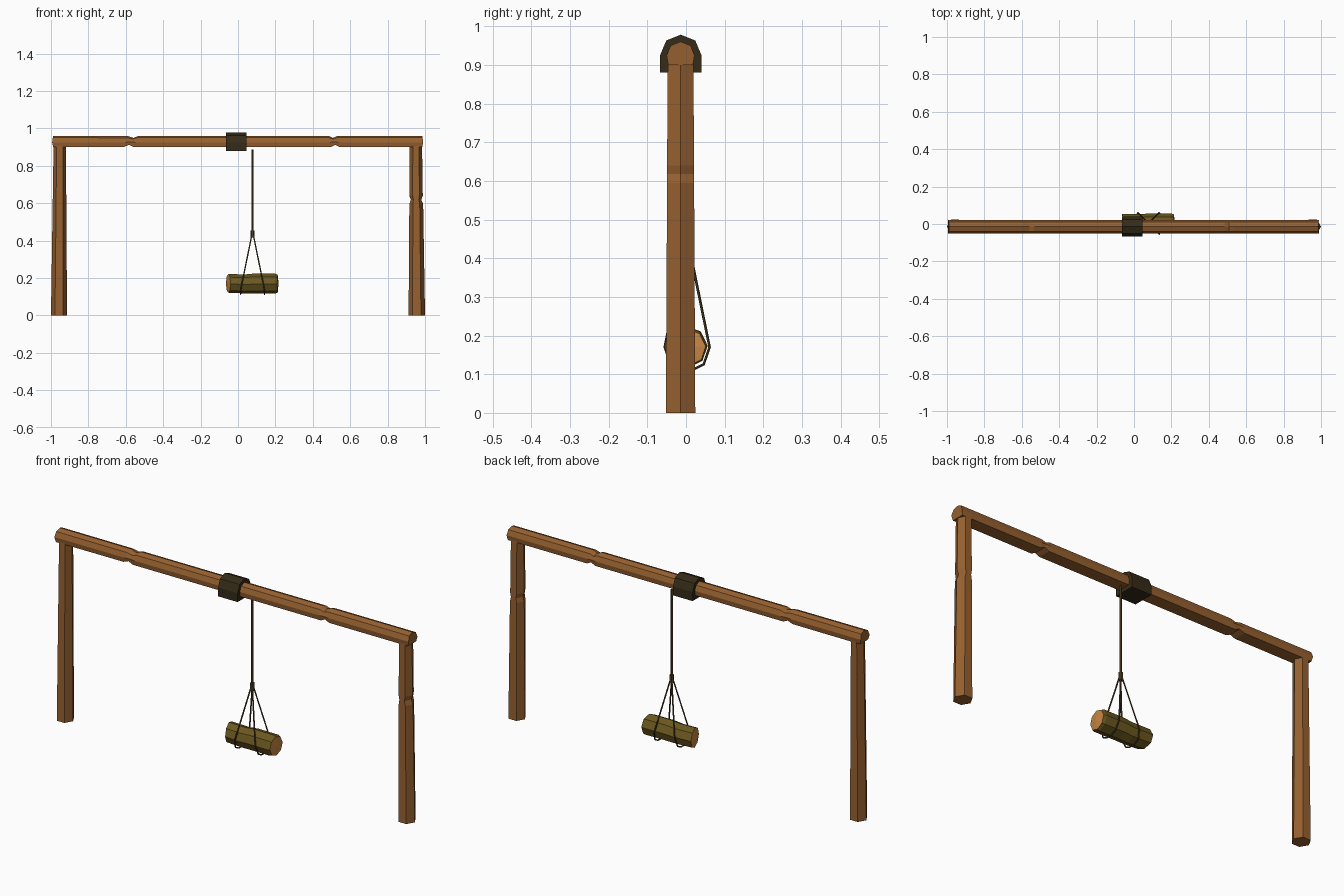
import bpy, bmesh, math
from mathutils import Vector

if "Cube" in bpy.data.objects:
    bpy.data.objects.remove(bpy.data.objects["Cube"])


def material(name, r, g, b):
    m = bpy.data.materials.new(name)
    m.diffuse_color = (r, g, b, 1)
    m.use_nodes = True
    m.node_tree.nodes["Principled BSDF"].inputs["Base Color"].default_value = m.diffuse_color
    return m


WOOD = material("wood", 0.31, 0.12, 0.03)
BARK = material("bark", 0.15, 0.10, 0.014)
CUT = material("cut_wood", 0.58, 0.24, 0.055)
IRON = material("dark_binding", 0.036, 0.024, 0.009)
ROPE = material("rope", 0.075, 0.048, 0.02)


def loft(name, rings, side, cap=None, dome=0.0):
    """Bridge rings of equal point count; ends are capped, optionally with a pushed centre."""
    bm = bmesh.new()
    loops = [[bm.verts.new(p) for p in ring] for ring in rings]
    n = len(loops[0])
    for a, b in zip(loops, loops[1:]):
        for i in range(n):
            j = (i + 1) % n
            bm.faces.new((a[i], a[j], b[j], b[i]))
    for loop, sign in ((loops[0], -1), (loops[-1], 1)):
        if dome:
            c = sum((v.co for v in loop), Vector()) / n
            hub = bm.verts.new(c + Vector((sign * dome, 0, 0)))
            caps = [bm.faces.new((loop[i], loop[(i + 1) % n], hub)) for i in range(n)]
        else:
            caps = [bm.faces.new(loop)]
        for f in caps:
            f.material_index = 1 if cap else 0
    bmesh.ops.recalc_face_normals(bm, faces=bm.faces)
    mesh = bpy.data.meshes.new(name)
    bm.to_mesh(mesh)
    bm.free()
    mesh.materials.append(side)
    if cap:
        mesh.materials.append(cap)
    ob = bpy.data.objects.new(name, mesh)
    bpy.context.collection.objects.link(ob)
    return ob


def post_ring(x, z, rx, ry):
    return [(x + rx * math.cos(math.tau * i / 6),
             -0.014 + ry / math.cos(math.pi / 6) * math.sin(math.tau * i / 6), z)
            for i in range(6)]


# Tapered six-sided posts, the right one nicked
loft("left_post", [post_ring(-0.957, 0, 0.043, 0.038),
                   post_ring(-0.953, 0.91, 0.033, 0.033)], WOOD)
loft("right_post", [post_ring(0.956, 0, 0.044, 0.038),
                    post_ring(0.953, 0.595, 0.037, 0.035),
                    post_ring(0.952, 0.618, 0.028, 0.035),
                    post_ring(0.952, 0.64, 0.036, 0.035),
                    post_ring(0.951, 0.91, 0.033, 0.033)], WOOD)

# Cross beam: rounded top, flat underside, two nicks
BEAM = [(-0.032, 0.90), (-0.036, 0.925), (-0.026, 0.95), (0, 0.96),
        (0.026, 0.95), (0.036, 0.925), (0.032, 0.90)]


def beam_ring(x, sz=1.0, shear=0.0, bulge=0.0):
    return [(x + shear * (z - 0.93) + bulge * (1 - abs(z - 0.93) / 0.03),
             -0.014 + y, 0.93 + (z - 0.93) * sz) for y, z in BEAM]


loft("cross_beam", [beam_ring(-0.988, bulge=-0.007),
                    beam_ring(-0.60, 0.97, 0.3), beam_ring(-0.57, 0.62, 0.4),
                    beam_ring(-0.545, 1, 0.4), beam_ring(0.49, 1, -0.2),
                    beam_ring(0.513, 0.62, -0.2), beam_ring(0.537, 1, -0.2),
                    beam_ring(0.985, bulge=0.006)], WOOD)

# Dark binding around the middle of the beam
COLLAR = [(-0.067, 0.88), (-0.067, 0.925), (-0.051, 0.963), (-0.0135, 0.978),
          (0.024, 0.963), (0.04, 0.925), (0.04, 0.88)]
loft("beam_binding", [[(x, y, z) for y, z in COLLAR] for x in (-0.065, 0.045)], IRON)

# Hanging log with slightly uneven rings and slanted cut ends
HX, HY, LZ = 0.078, 0.003, 0.169


def log_ring(x, r, dz=0.0, slant=0.0):
    ring = []
    for i in range(8):
        a = math.tau * i / 8 + 0.06
        y, z = r * math.cos(a), r * math.sin(a)
        ring.append((x + slant * y, HY + y, LZ + dz + z))
    return ring


loft("hanging_log", [log_ring(-0.052, 0.050, 0.002, 0.25 * -1),
                     log_ring(0.04, 0.051, -0.001), log_ring(0.09, 0.053, 0.002),
                     log_ring(0.20, 0.053, 0.001), log_ring(0.212, 0.048, 0, 0.05)],
     BARK, CUT, dome=0.005)


def rope(name, paths, radius):
    cu = bpy.data.curves.new(name, 'CURVE')
    cu.dimensions = '3D'
    cu.bevel_depth = radius
    cu.bevel_resolution = 1
    cu.use_fill_caps = True
    for path in paths:
        sp = cu.splines.new('POLY')
        sp.points.add(len(path) - 1)
        for p, co in zip(sp.points, path):
            p.co = (*co, 1)
        sp.use_smooth = False
    cu.materials.append(ROPE)
    ob = bpy.data.objects.new(name, cu)
    bpy.context.collection.objects.link(ob)


# Main rope and knot
rope("main_rope", [[(HX, HY, 0.43), (HX, HY, 0.887)]], 0.0062)
rope("rope_knot", [[(HX, HY, 0.415), (HX, HY, 0.455)]], 0.0105)

# Two sling loops running from the knot around the log
slings = []
for s in (-1, 1):
    x = HX + s * 0.064
    half = [(HX + s * 0.003, 0.004, 0.435), (x - s * 0.007, 0.058, 0.17),
            (x, 0.043, 0.126), (x, 0.018, 0.113)]
    slings.append([(px, HY + y, z) for px, y, z in half] +
                  [(px, HY - y, z) for px, y, z in reversed(half)])
rope("sling_ropes", slings, 0.0036)
